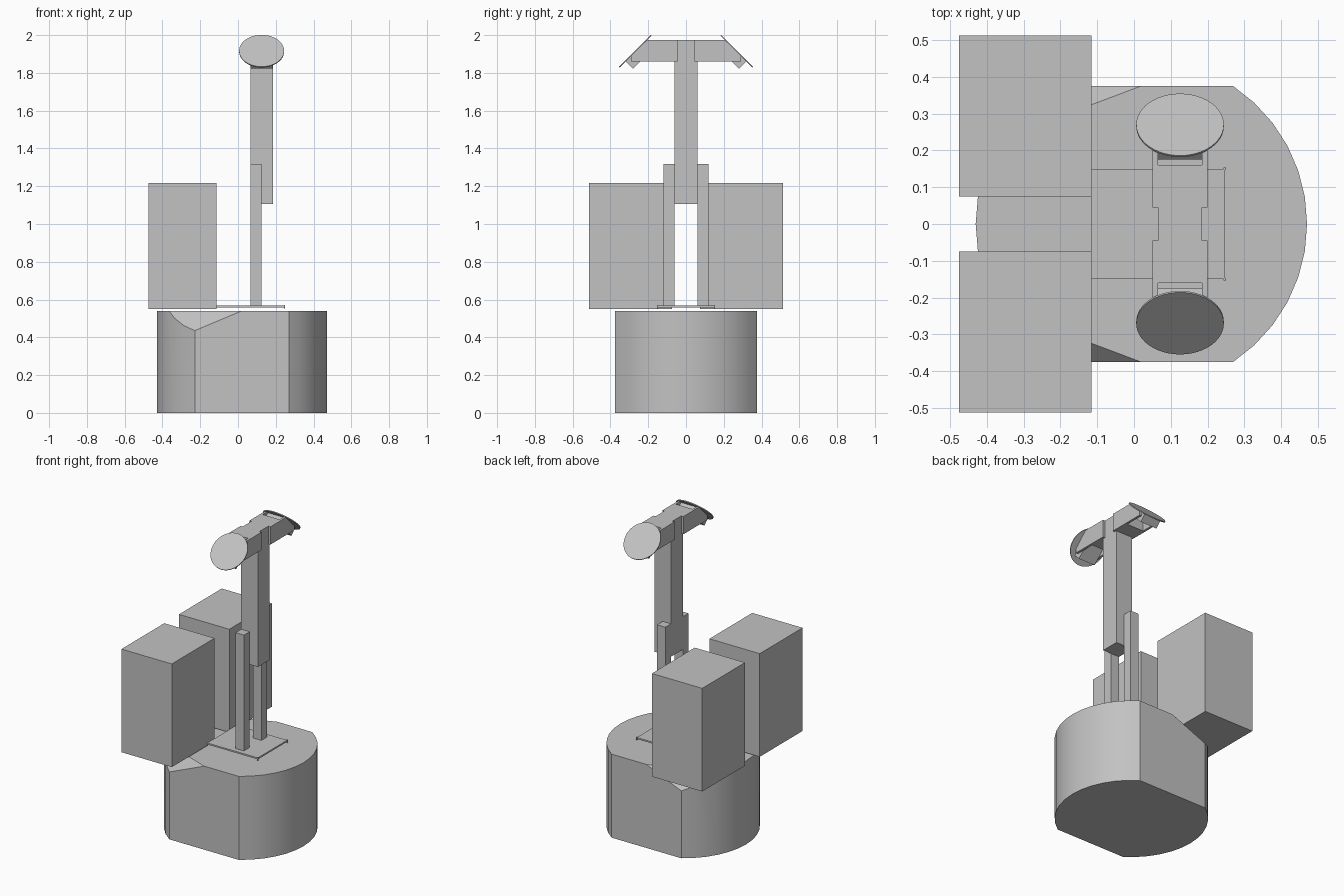
import bpy, bmesh, math
from mathutils import Vector, Matrix

if "Cube" in bpy.data.objects:
    bpy.data.objects.remove(bpy.data.objects["Cube"], do_unlink=True)

GREY = (0.54, 0.54, 0.54, 1)
grey = bpy.data.materials.new("plain_grey")
grey.use_nodes = True
grey.diffuse_color = GREY
grey.node_tree.nodes["Principled BSDF"].inputs["Base Color"].default_value = GREY


def finish(name, bm, smooth=False):
    bmesh.ops.recalc_face_normals(bm, faces=bm.faces[:])
    mesh = bpy.data.meshes.new(name)
    bm.to_mesh(mesh)
    bm.free()
    mesh.materials.append(grey)
    obj = bpy.data.objects.new(name, mesh)
    bpy.context.collection.objects.link(obj)
    if smooth:
        bpy.ops.object.select_all(action="DESELECT")
        obj.select_set(True)
        bpy.context.view_layer.objects.active = obj
        bpy.ops.object.shade_smooth_by_angle(angle=math.radians(25))
    return obj


def box(name, x, y, z):
    """Box from its (low, high) range on each axis."""
    bm = bmesh.new()
    size = [b - a for a, b in (x, y, z)]
    mid = Vector([(a + b) / 2 for a, b in (x, y, z)])
    bmesh.ops.create_cube(bm, size=1, matrix=Matrix.Translation(mid) @ Matrix.Diagonal((*size, 1)))
    return finish(name, bm)


def extrude(bm, points, offset):
    face = bm.faces.new([bm.verts.new(p) for p in points])
    new = bmesh.ops.extrude_face_region(bm, geom=[face])["geom"]
    bmesh.ops.translate(bm, vec=offset, verts=[v for v in new if isinstance(v, bmesh.types.BMVert)])
    bmesh.ops.recalc_face_normals(bm, faces=bm.faces[:])


# Round base with two flat sides
RADIUS, CENTRE, FLAT, TOP, STEPS = 0.45, 0.02, 0.375, 0.54, 12
reach = math.asin(FLAT / RADIUS)
outline = []
for start in (0, math.pi):
    for i in range(STEPS + 1):
        a = start - reach + 2 * reach * i / STEPS
        outline.append((CENTRE + RADIUS * math.cos(a), RADIUS * math.sin(a), 0))
bm = bmesh.new()
extrude(bm, outline, (0, 0, TOP))

# Sloping cuts on the two rear shoulders of the base
for s in (-1, 1):
    a = Vector((0.02, s * FLAT, TOP))
    b = Vector((-0.37, s * 0.228, TOP))
    c = Vector((-0.23, s * FLAT, 0.435))
    normal = (b - a).cross(c - a).normalized()
    if normal.z < 0:
        normal.negate()
    bmesh.ops.bisect_plane(bm, geom=bm.verts[:] + bm.edges[:] + bm.faces[:],
                           plane_co=a, plane_no=normal, clear_outer=True)
    bmesh.ops.holes_fill(bm, edges=[e for e in bm.edges if e.is_boundary])
finish("base", bm, smooth=True)

# Mounting plate and mast
box("mounting_plate", (-0.115, 0.247), (-0.15, 0.15), (0.558, 0.568))
box("mast", (0.065, 0.185), (-0.06, 0.06), (1.105, 1.975))
box("cross_beam", (0.065, 0.185), (-0.16, 0.16), (1.86, 1.975))

for s, side in ((-1, "front"), (1, "back")):
    def span(a, b):
        return tuple(sorted((s * a, s * b)))

    # Storage boxes, posts and corner pins
    box(side + "_storage_box", (-0.475, -0.115), span(0.075, 0.5125), (0.55, 1.217))
    box(side + "_post", (0.065, 0.125), span(0.06, 0.118), (0.568, 1.317))
    box(side + "_corner_pin", (0.243, 0.25), span(0.147, 0.153), (0.553, 0.572))

    # Thin cheeks on both sides of the cross beam
    profile = ((0.045, 1.86), (0.29, 1.86), (0.29, 1.888), (0.203, 1.975), (0.045, 1.975))
    for x, edge in ((0.05, "right"), (0.185, "left")):
        bm = bmesh.new()
        extrude(bm, [(x, s * y, z) for y, z in profile], (0.015, 0, 0))
        finish(f"{side}_{edge}_cheek", bm)

    # Tilted disc and the block behind it
    tilt = Matrix.Translation((0.125, s * 0.268, 1.915)) @ Matrix.Rotation(-s * math.pi / 4, 4, "X")
    bm = bmesh.new()
    bmesh.ops.create_cone(bm, cap_ends=True, segments=48, radius1=0.119, radius2=0.119, depth=0.006,
                          matrix=tilt)
    finish(side + "_disc", bm, smooth=True)
    bm = bmesh.new()
    bmesh.ops.create_cube(bm, size=1, matrix=tilt @ Matrix.Translation((0, 0, -0.029))
                          @ Matrix.Diagonal((0.12, 0.15, 0.054, 1)))
    finish(side + "_disc_block", bm)
